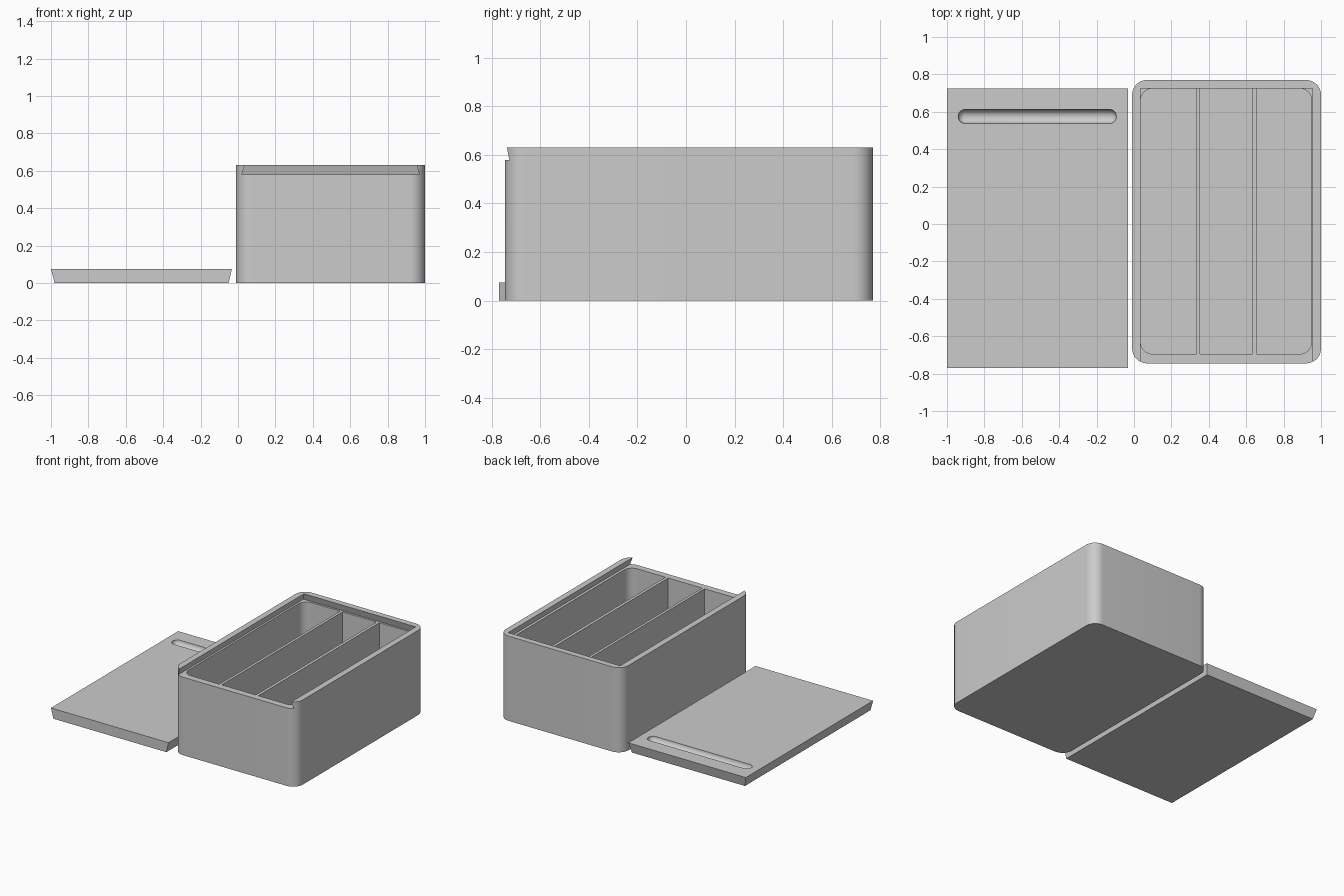
import bpy
import bmesh
from math import pi, cos, sin

if "Cube" in bpy.data.objects:
    bpy.data.objects.remove(bpy.data.objects["Cube"], do_unlink=True)

grey = bpy.data.materials.new("plain grey")
grey.use_nodes = True
colour = (0.6, 0.6, 0.6, 1)
grey.diffuse_color = colour
grey.node_tree.nodes["Principled BSDF"].inputs["Base Color"].default_value = colour


def outline(x0, x1, y0, y1, radii=(0, 0, 0, 0), steps=12):
    """Counter-clockwise rectangle; radii run front-right, back-right, back-left, front-left."""
    corners = [(x1, y0, -1, 1), (x1, y1, -1, -1), (x0, y1, 1, -1), (x0, y0, 1, 1)]
    pts = []
    for i, ((x, y, sx, sy), r) in enumerate(zip(corners, radii)):
        if r == 0:
            pts.append((x, y))
            continue
        for k in range(steps + 1):
            a = (i - 1 + k / steps) * pi / 2
            pts.append((x + sx * r + r * cos(a), y + sy * r + r * sin(a)))
    return pts


def loft(name, low, high, z0, z1):
    """Solid between two matching outlines."""
    bm = bmesh.new()
    a = [bm.verts.new((x, y, z0)) for x, y in low]
    b = [bm.verts.new((x, y, z1)) for x, y in high]
    bm.faces.new(a[::-1])
    bm.faces.new(b)
    for i in range(len(a)):
        j = (i + 1) % len(a)
        bm.faces.new((a[i], a[j], b[j], b[i]))
    return finish(name, bm)


def finish(name, bm):
    mesh = bpy.data.meshes.new(name)
    bm.to_mesh(mesh)
    bm.free()
    mesh.materials.append(grey)
    obj = bpy.data.objects.new(name, mesh)
    bpy.context.collection.objects.link(obj)
    return obj


def activate(obj):
    bpy.ops.object.select_all(action='DESELECT')
    obj.select_set(True)
    bpy.context.view_layer.objects.active = obj


def carve(obj, cutter):
    cutter.hide_render = True
    mod = obj.modifiers.new("carve", 'BOOLEAN')
    mod.operation = 'DIFFERENCE'
    mod.solver = 'EXACT'
    mod.object = cutter
    activate(obj)
    bpy.ops.object.modifier_apply(modifier=mod.name)
    bpy.data.objects.remove(cutter, do_unlink=True)


# Box body with rounded upright corners
body = outline(-0.01, 1.0, -0.745, 0.77, (0.08,) * 4)
box = loft("box", body, body, 0, 0.63)

# Dovetail channel for the lid, open at the front
channel = loft("channel_cutter",
               outline(0.02, 0.97, -0.9, 0.74),
               outline(0.05, 0.94, -0.9, 0.71), 0.58, 0.68)
carve(box, channel)

# Three compartments, leaving two thin dividers
r = 0.065
for x0, x1, radii in ((0.035, 0.333, (0, 0, r, r)),
                      (0.353, 0.633, (0, 0, 0, 0)),
                      (0.655, 0.95, (r, r, 0, 0))):
    well = outline(x0, x1, -0.695, 0.725, radii)
    carve(box, loft("compartment_cutter", well, well, 0.05, 0.6))

# Sliding lid with bevelled sides and back
lid = loft("lid",
           outline(-0.98, -0.05, -0.77, 0.707),
           outline(-1.0, -0.033, -0.77, 0.725), 0, 0.075)

# Rounded finger groove: a capsule stretched along x
bm = bmesh.new()
bmesh.ops.create_uvsphere(bm, u_segments=32, v_segments=16, radius=0.038)
for v in bm.verts:
    x, y, z = v.co
    side = 1 if z > 1e-5 else -1
    v.co = (z + side * 0.385, y, x)
ring = [v for v in bm.verts if abs(v.co.x + 0.385) < 1e-4]
ring_set = set(ring)
cap = [f for f in bm.faces if all(v.co.x > 0.38 for v in f.verts)]
bmesh.ops.delete(bm, geom=[f for f in bm.faces if f not in set(cap)], context='FACES')
mirrored = bmesh.ops.duplicate(bm, geom=bm.verts[:] + bm.edges[:] + bm.faces[:])["geom"]
for v in mirrored:
    if isinstance(v, bmesh.types.BMVert):
        v.co.x = -v.co.x
bmesh.ops.bridge_loops(bm, edges=[e for e in bm.edges if e.is_boundary])
bmesh.ops.recalc_face_normals(bm, faces=bm.faces)
bmesh.ops.translate(bm, verts=bm.verts, vec=(-0.517, 0.575, 0.075))
carve(lid, finish("groove_cutter", bm))

for obj in (box, lid):
    activate(obj)
    bpy.ops.object.shade_smooth_by_angle(angle=pi / 6)
